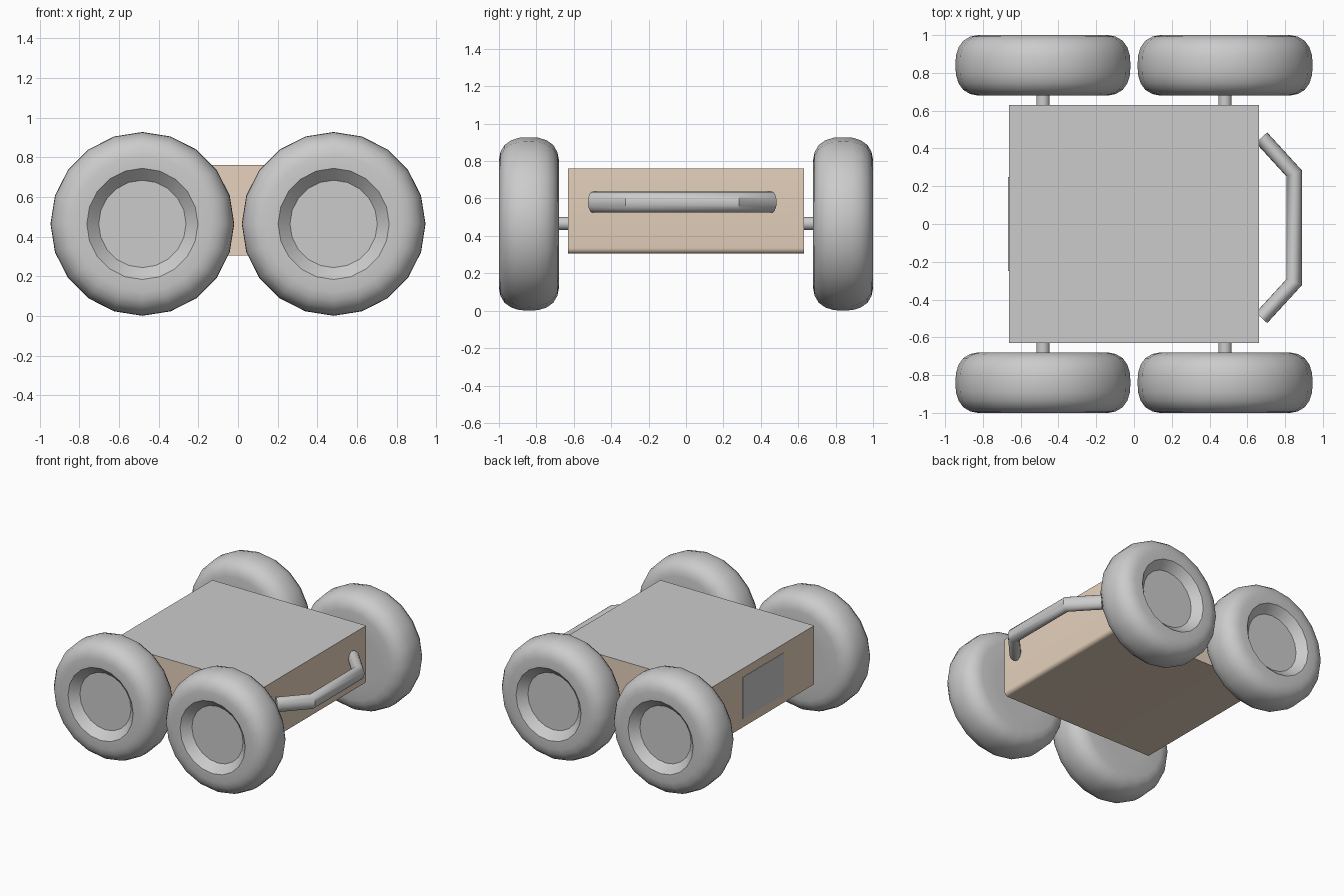
import bpy, bmesh, math
from mathutils import Vector

if "Cube" in bpy.data.objects:
    bpy.data.objects.remove(bpy.data.objects["Cube"])

SIDES = 20


def finish(name, bm, smooth=True, mat=None):
    bmesh.ops.recalc_face_normals(bm, faces=bm.faces)
    me = bpy.data.meshes.new(name)
    bm.to_mesh(me)
    bm.free()
    ob = bpy.data.objects.new(name, me)
    bpy.context.collection.objects.link(ob)
    if mat:
        me.materials.append(mat)
    if smooth:
        bpy.ops.object.select_all(action='DESELECT')
        ob.select_set(True)
        bpy.context.view_layer.objects.active = ob
        bpy.ops.object.shade_smooth_by_angle(angle=math.radians(35))
    return ob


def box_mesh(lo, hi):
    bm = bmesh.new()
    bmesh.ops.create_cube(bm, size=1)
    for v in bm.verts:
        v.co = Vector([lo[i] + (v.co[i] + 0.5) * (hi[i] - lo[i]) for i in range(3)])
    return bm


def skin(rings):
    """Closed skin through rings of points, capped at both ends."""
    bm = bmesh.new()
    loops = [[bm.verts.new(p) for p in ring] for ring in rings]
    n = len(loops[0])
    for a, b in zip(loops, loops[1:]):
        for i in range(n):
            j = (i + 1) % n
            bm.faces.new((a[i], a[j], b[j], b[i]))
    bm.faces.new(loops[0])
    bm.faces.new(loops[-1])
    return bm


def lathe_y(profile, x, z):
    """Rings of (radius, y) around an axle parallel to y."""
    return skin([[(x + r * math.sin(math.tau * i / SIDES), y,
                   z + r * math.cos(math.tau * i / SIDES)) for i in range(SIDES)]
                 for r, y in profile])


# Body: brown box, only the front lower edge is rounded
brown = bpy.data.materials.new("brown")
brown.diffuse_color = (0.8, 0.65, 0.51, 1)
brown.use_nodes = True
brown.node_tree.nodes["Principled BSDF"].inputs["Base Color"].default_value = brown.diffuse_color
bm = box_mesh((-0.662, -0.63, 0.305), (0.662, 0.63, 0.758))
edge = [e for e in bm.edges if all(v.co.x > 0 and v.co.z < 0.4 for v in e.verts)]
bmesh.ops.bevel(bm, geom=edge, offset=0.03, segments=4, profile=0.5, affect='EDGES')
finish("body", bm, mat=brown)

# Grey deck and rear panel
finish("deck", box_mesh((-0.662, -0.63, 0.757), (0.662, 0.63, 0.761)), smooth=False)
finish("rear_panel", box_mesh((-0.666, -0.25, 0.37), (-0.661, 0.25, 0.695)), smooth=False)

# Wheels with dished hubs, and axle stubs
tyre = [(0.22, 0.68), (0.345, 0.68), (0.385, 0.688), (0.422, 0.71), (0.447, 0.745),
        (0.461, 0.79), (0.463, 0.84), (0.461, 0.89), (0.447, 0.935), (0.422, 0.97),
        (0.385, 0.992), (0.345, 1.0), (0.28, 1.0), (0.22, 0.94)]
for sx, end in ((-1, "rear"), (1, "front")):
    for sy, side in ((-1, "right"), (1, "left")):
        x = sx * 0.482
        finish(f"wheel_{end}_{side}", lathe_y([(r, y * sy) for r, y in tyre], x, 0.464))
        finish(f"axle_{end}_{side}",
               lathe_y([(0.035, 0.6 * sy), (0.035, 0.69 * sy)], x, 0.466))

# Bumper: oval tube with mitred corners
path = [Vector(p) for p in ((0.675, 0.457), (0.848, 0.268), (0.848, -0.308), (0.675, -0.497))]
rings = []
for k, p in enumerate(path):
    dirs = [(path[j + 1] - path[j]).normalized() for j in (k - 1, k) if 0 <= j < 3]
    t = sum(dirs, Vector((0, 0))).normalized()
    side = Vector((-t.y, t.x)) * 0.041 / t.dot(dirs[0])
    rings.append([(p.x + side.x * math.cos(a), p.y + side.y * math.cos(a),
                   0.58 + 0.056 * math.sin(a))
                  for a in (math.tau * i / 20 for i in range(20))])
finish("bumper", skin(rings))
